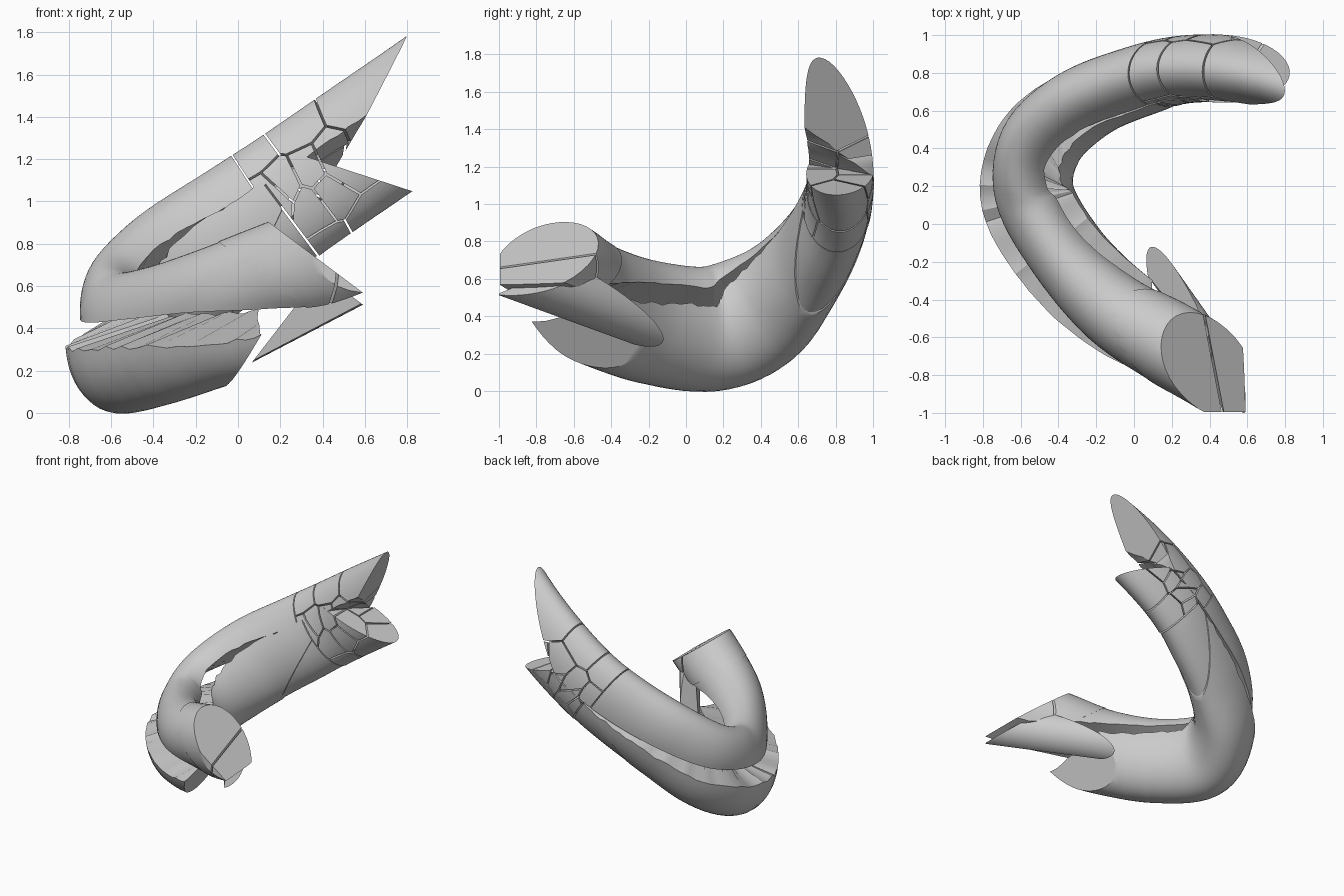
import bpy, bmesh, math, random
from mathutils import Vector as V

if "Cube" in bpy.data.objects:
    bpy.data.objects.remove(bpy.data.objects["Cube"])
random.seed(4)

# path stations: x, y, z, upper half width, lower half width, half height,
# upper base, crack drop of lower half, lean, extra start angle, extra end angle of upper half
ST = [(.80, -1.00, .76, .22, .24, .37, .11, -.20, 0, 60, 72), (.46, -.79, .63, .22, .24, .37, .11, -.20, 0, 60, 72),
      (.20, -.64, .55, .22, .24, .35, .11, -.17, 0, 45, 55), (-.10, -.46, .455, .20, .25, .33, .10, -.11, 0, 20, 25),
      (-.38, -.18, .365, .17, .25, .33, .10, -.03, 0, 5, 5), (-.565, .15, .335, .17, .25, .335, .095, 0, 0, 0, 0),
      (-.50, .44, .46, .18, .23, .33, .08, 0, .2, 0, 0), (-.27, .64, .67, .18, .20, .33, .04, 0, .45, 0, 7),
      (.02, .76, .87, .18, .19, .32, 0, 0, .56, 0, 11), (.28, .82, 1.05, .18, .18, .31, -.02, 0, .56, 0, 10),
      (.60, .81, 1.27, .18, .18, .31, -.02, 0, .56, 0, 10), (.92, .735, 1.49, .17, .18, .31, -.02, 0, .56, 0, 10),
      (1.2, .61, 1.69, .17, .18, .31, -.02, 0, .56, 0, 10)]


def sample(t):
    i = max(0, min(int(t), len(ST) - 2))
    f = t - i
    p = [ST[max(0, min(len(ST) - 1, i + k))] for k in (-1, 0, 1, 2)]
    return [.5 * (2*b + (c-a)*f + (2*a-5*b+4*c-d)*f*f + (3*b-a-3*c+d)*f**3) for a, b, c, d in zip(*p)]


def sweep(t0, t1, upper, n=80, m=28):
    """Closed half-tube solid swept along the path, with a ragged crack edge."""
    bm = bmesh.new()
    rings = []
    for k in range(n + 1):
        t = t0 + (t1 - t0) * k / n
        x, y, z, au, al, h, base, drop, lean, e0, e1 = sample(t)
        w = .5
        tan = (V(sample(t + w)[:3]) - V(sample(t - w)[:3])).normalized()
        u = V((-lean, 0, math.sqrt(1 - lean**2)))
        u = (u - tan * u.dot(tan)).normalized()
        v = tan.cross(u)
        j0, j1 = random.uniform(-2, 2), random.uniform(-2, 2)
        if upper:
            a0, a1 = -e0, 147 + e1 + j1 * .5
        else:
            a0 = 5 + math.degrees(math.asin(-drop / h)) + j0
            a1 = 180 + math.degrees(math.asin((.135 + drop) / h)) + j1
            au, base, h = al, 0, -min(h, .335)
        ring = []
        for i in range(m):
            th = math.radians(a0 + (a1 - a0) * i / (m - 1))
            ring.append(bm.verts.new(V((x, y, z)) - v * au * math.cos(th) + u * (base + (h - base) * math.sin(th))))
        rings.append(ring)
    for r, q in zip(rings, rings[1:]):
        for i in range(m):
            bm.faces.new((r[i], r[(i + 1) % m], q[(i + 1) % m], q[i]))
    bm.faces.new(rings[0][::-1])
    bm.faces.new(rings[-1])
    bmesh.ops.recalc_face_normals(bm, faces=bm.faces)
    return bm


def cut(bm, p, n):
    """Remove everything on the side n points to and cap the hole."""
    r = bmesh.ops.bisect_plane(bm, geom=bm.verts[:] + bm.edges[:] + bm.faces[:], dist=1e-5,
                               plane_co=V(p), plane_no=V(n).normalized(), clear_outer=True)
    edges = [e for e in r['geom_cut'] if isinstance(e, bmesh.types.BMEdge) and e.is_boundary]
    if edges:
        bmesh.ops.edgeloop_fill(bm, edges=edges)
    return bm


def split(bm, p, n, gap=0):
    """Two solids on either side of a plane, with a gap between."""
    n = V(n).normalized()
    a, b = bm.copy(), bm
    return cut(a, V(p) - n * gap / 2, n), cut(b, V(p) + n * gap / 2, -n)


def resize(bm, c, s):
    for v in bm.verts:
        v.co = V(c) + (v.co - V(c)) * s
    return bm


def finish(bm, name):
    if len(bm.faces) >= 4:
        bmesh.ops.recalc_face_normals(bm, faces=bm.faces)
        me = bpy.data.meshes.new(name)
        bm.to_mesh(me)
        ob = bpy.data.objects.new(name, me)
        bpy.context.collection.objects.link(ob)
        bpy.ops.object.select_all(action='DESELECT')
        ob.select_set(True)
        bpy.context.view_layer.objects.active = ob
        bpy.ops.object.shade_smooth_by_angle(angle=math.radians(30))
    bm.free()


def shatter(bm, seeds, gap, name):
    """Cell fracture: one convex-cut piece around each seed."""
    for i, s in enumerate(seeds):
        piece = bm.copy()
        for j, q in enumerate(seeds):
            if i != j and len(piece.faces):
                d = (q - s).normalized()
                cut(piece, (s + q) / 2 - d * gap, d)
        finish(piece, name)
    bm.free()


ARM = (.6, 0, .8)  # oblique slice direction of the front arm

# upper half: sliced front arm, long body and rear tip
front, back = split(sweep(.2, 11.9, True), (0, .15, 0), (0, 1, 0))
cut(back, (.80, .65, 1.78), (.89, .05, -.46))
body, rear = split(back, (-.03, .8, 1.22), (.84, 0, .55), .008)
finish(body, "rear_upper_arm")
block = cut(front.copy(), (.30, -.78, .785), ARM)
cut(block, (-.14, -.6, .85), (-.6, 0, -.8))
cut(front, (-.14, -.6, .85), ARM)
finish(front, "front_upper_arm")
resize(block, (.26, -.75, .74), 1.02)
cut(block, (0, -.995, 0), (0, -1, 0))
main, sliver = split(block, (.43, -.78, .7), (.97, .2, -.1), .012)
finish(main, "front_end_block")
finish(sliver, "front_end_sliver")

# lower shell: long scoop with a pointed front tip, and the slimmer core behind its cut face
lower = cut(sweep(1.6, 11.5, False), (.82, .8, 1.05), (.31, 0, .95))
scoop, rear_low = split(lower, (.36, .8, .77), (.8, 0, .6), .008)
scoop, core = split(scoop, (.13, -.93, .38), (.89, .12, -.44))
finish(scoop, "lower_shell")
cut(core, (0, .3, 0), (0, -1, 0))
finish(resize(core, (.2, .8, .85), .97), "rear_lower_core")

# shattered rear arm: large outer pieces, small ones along the crack
seeds = [V(p) for p in ((.08, .8, 1.18), (.27, .8, 1.32), (.55, .78, 1.45), (.38, .85, .88), (.60, .85, 1.0))]
for k in range(13):
    f = k / 12
    seeds.append(V((.18 + .34 * f + random.uniform(-.04, .04), .69 if k % 2 else .93,
                    .95 + .20 * f + random.uniform(-.06, .06))))
shatter(rear, seeds, .005, "rear_upper_fragment")
shatter(rear_low, seeds, .005, "rear_lower_fragment")

# loose shard on the inner side of the front arm
shard = bmesh.new()
bmesh.ops.create_cone(shard, cap_ends=True, segments=64, radius1=.16, radius2=.16, depth=1.8)
rot = V((.48, -.68, .25)).to_track_quat('Z', 'Y')
mid = V((.28, -.60, .53))
for v in shard.verts:
    v.co = mid + rot @ v.co
cut(shard, mid + V((.03, .03, 0)), (-.80, -.50, .15))
cut(shard, (.50, -.90, .58), ARM)
cut(shard, (.09, -.27, .27), (-.79, 0, .61))
cut(shard, (0, -1, 0), (0, -1, 0))
finish(shard, "inner_shard")
